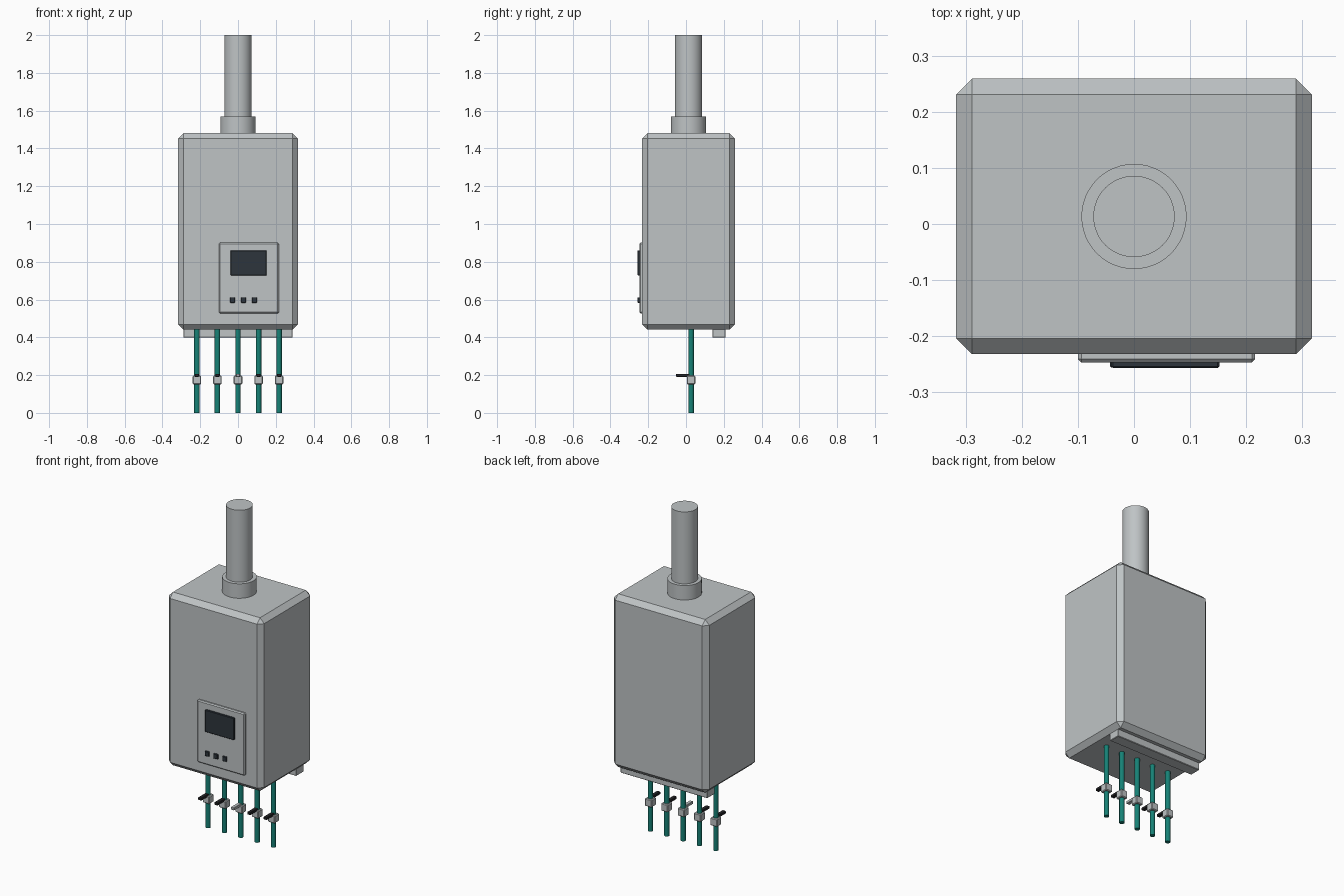
import bpy
import bmesh
import math

if "Cube" in bpy.data.objects:
    bpy.data.objects.remove(bpy.data.objects["Cube"])


def material(name, rgb):
    m = bpy.data.materials.new(name)
    m.diffuse_color = (*rgb, 1.0)
    m.use_nodes = True
    m.node_tree.nodes["Principled BSDF"].inputs["Base Color"].default_value = m.diffuse_color
    return m


CASING = material("casing_grey", (0.52, 0.55, 0.56))
SCREEN = material("screen_dark", (0.026, 0.035, 0.045))
BLACK = material("handle_black", (0.018, 0.018, 0.021))
TEAL = material("pipe_teal", (0.008, 0.22, 0.18))


def finish(name, bm, mat):
    bmesh.ops.recalc_face_normals(bm, faces=bm.faces)
    me = bpy.data.meshes.new(name)
    bm.to_mesh(me)
    bm.free()
    me.materials.append(mat)
    ob = bpy.data.objects.new(name, me)
    bpy.context.collection.objects.link(ob)
    return ob


def box(name, x, y, z, mat, chamfer=0.0):
    """Box from (min, max) ranges, with optional flat chamfers."""
    bm = bmesh.new()
    bmesh.ops.create_cube(bm, size=1)
    for v in bm.verts:
        v.co = [(r[0] + r[1]) / 2 + c * (r[1] - r[0]) for r, c in zip((x, y, z), v.co)]
    if chamfer:
        bmesh.ops.bevel(bm, geom=bm.edges[:], offset=chamfer, segments=1,
                        affect='EDGES', profile=0.5)
    return finish(name, bm, mat)


def tube(name, x, y, z, radius, mat, sides):
    """Capped vertical cylinder, smooth around the side."""
    bm = bmesh.new()
    bmesh.ops.create_cone(bm, cap_ends=True, segments=sides, radius1=radius,
                          radius2=radius, depth=z[1] - z[0])
    bmesh.ops.translate(bm, verts=bm.verts, vec=(x, y, (z[0] + z[1]) / 2))
    ob = finish(name, bm, mat)
    bpy.ops.object.select_all(action='DESELECT')
    ob.select_set(True)
    bpy.context.view_layer.objects.active = ob
    bpy.ops.object.shade_smooth_by_angle(angle=math.radians(40))
    return ob


# Main casing
box("casing", (-0.317, 0.317), (-0.232, 0.259), (0.441, 1.481), CASING, 0.028)

# Flue pipe and its collar
tube("flue_collar", 0, 0.0134, (1.47, 1.568), 0.0937, CASING, 48)
tube("flue_pipe", 0, 0.0134, (1.50, 2.0), 0.0725, CASING, 48)

# Control panel with screen and buttons
box("control_panel", (-0.1, 0.216), (-0.247, -0.225), (0.527, 0.901), CASING, 0.006)
box("screen", (-0.04, 0.152), (-0.257, -0.243), (0.728, 0.861), SCREEN, 0.003)
for i in range(3):
    cx = -0.029 + 0.058 * i
    box(f"button_{i + 1}", (cx - 0.0135, cx + 0.0135), (-0.256, -0.243),
        (0.583, 0.612), SCREEN, 0.002)

# Wall bracket under the rear edge
box("wall_bracket", (-0.289, 0.289), (0.14, 0.21), (0.398, 0.45), CASING, 0.003)

# Five pipes, each with a valve block and lever; the middle lever is grey
PIPE_Y = 0.027
for i in range(5):
    cx = (i - 2) * 0.1087
    tube(f"pipe_{i + 1}", cx, PIPE_Y, (0, 0.46), 0.0145, TEAL, 16)
    box(f"valve_{i + 1}", (cx - 0.0225, cx + 0.0225), (PIPE_Y - 0.0225, PIPE_Y + 0.0225),
        (0.151, 0.197), CASING, 0.004)
    box(f"lever_{i + 1}", (cx - 0.011, cx + 0.011), (-0.053, PIPE_Y),
        (0.191, 0.207), CASING if i == 2 else BLACK, 0.002)
